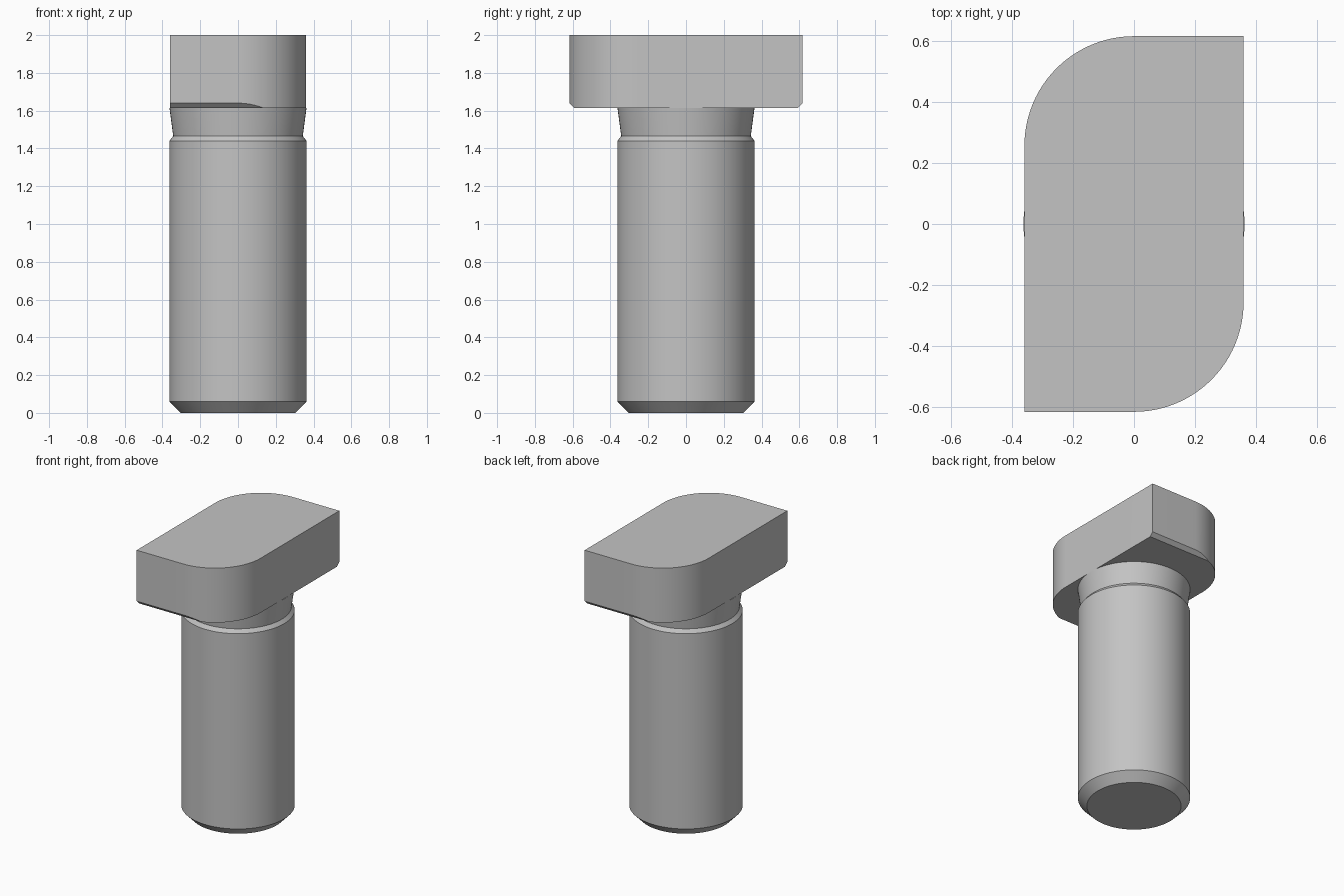
import bpy, bmesh, math
from mathutils import Vector

cube = bpy.data.objects.get("Cube")
if cube:
    bpy.data.objects.remove(cube, do_unlink=True)

steel = bpy.data.materials.new("steel_grey")
steel.use_nodes = True
GREY = (0.55, 0.55, 0.55, 1)
steel.diffuse_color = GREY
steel.node_tree.nodes["Principled BSDF"].inputs["Base Color"].default_value = GREY

HALF_X, HALF_Y, TOP, UNDER = 0.36, 0.617, 2.0, 1.615
SEGMENTS = 96


def finish(bm, name):
    bmesh.ops.recalc_face_normals(bm, faces=bm.faces)
    mesh = bpy.data.meshes.new(name)
    bm.to_mesh(mesh)
    bm.free()
    mesh.materials.append(steel)
    obj = bpy.data.objects.new(name, mesh)
    bpy.context.collection.objects.link(obj)
    bpy.ops.object.select_all(action="DESELECT")
    obj.select_set(True)
    bpy.context.view_layer.objects.active = obj
    bpy.ops.object.shade_smooth_by_angle(angle=math.radians(15))


# Shank: turned profile with end chamfer, relief step and flared neck
bm = bmesh.new()
profile = [(0.305, 0), (0.363, 0.06), (0.363, 1.44), (0.343, 1.465), (0.363, UNDER)]
rings = []
for radius, z in profile:
    ring = bmesh.ops.create_circle(bm, segments=SEGMENTS, radius=radius)["verts"]
    for v in ring:
        v.co.z = z
    rings.append(ring)
for low, high in zip(rings, rings[1:]):
    for i in range(SEGMENTS):
        j = (i + 1) % SEGMENTS
        bm.faces.new((low[i], low[j], high[j], high[i]))
bm.faces.new(rings[0])
bm.faces.new(rings[-1])
finish(bm, "shank")

# Head: rectangle with two opposite corners rounded
bm = bmesh.new()
half = [(HALF_X, HALF_Y)]
for i in range(25):
    a = math.pi / 2 * (1 + i / 24)
    half.append((HALF_X * math.cos(a), HALF_Y - HALF_X + HALF_X * math.sin(a)))
outline = half + [(-x, -y) for x, y in half]
base = bm.faces.new([bm.verts.new((x, y, UNDER)) for x, y in outline])
extruded = bmesh.ops.extrude_face_region(bm, geom=[base])["geom"]
for v in extruded:
    if isinstance(v, bmesh.types.BMVert):
        v.co.z = TOP

# Flat chamfer under each end of the head
CHAMFER = 0.025
for side in (-1, 1):
    cut = bmesh.ops.bisect_plane(
        bm, geom=bm.verts[:] + bm.edges[:] + bm.faces[:],
        plane_co=Vector((0, side * HALF_Y, UNDER + CHAMFER)),
        plane_no=Vector((0, side, -1)), clear_outer=True)["geom_cut"]
    bmesh.ops.contextual_create(
        bm, geom=[e for e in cut if isinstance(e, bmesh.types.BMEdge)])
finish(bm, "head")
